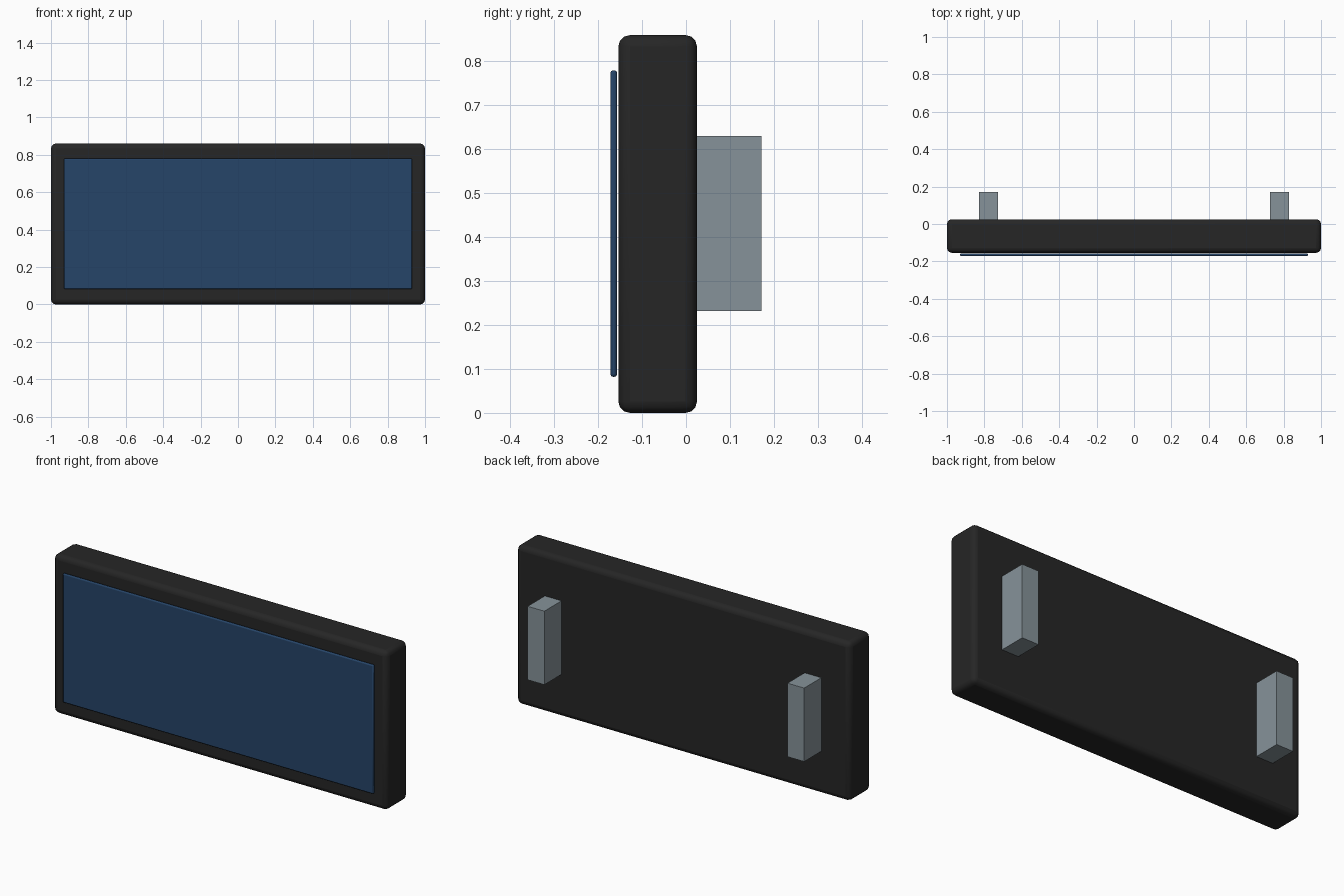
import bpy

if "Cube" in bpy.data.objects:
    bpy.data.objects.remove(bpy.data.objects["Cube"])


def material(name, rgb):
    m = bpy.data.materials.new(name)
    m.diffuse_color = (*rgb, 1)
    m.use_nodes = True
    m.node_tree.nodes["Principled BSDF"].inputs["Base Color"].default_value = m.diffuse_color
    return m


def box(name, lo, hi, mat, bevel=0, segments=3):
    """Axis-aligned box between two corners, with optional rounded edges."""
    bpy.ops.mesh.primitive_cube_add(
        size=1, location=[(a + b) / 2 for a, b in zip(lo, hi)])
    ob = bpy.context.object
    ob.name = name
    ob.scale = [b - a for a, b in zip(lo, hi)]
    bpy.ops.object.transform_apply(location=False, rotation=False, scale=True)
    ob.data.materials.append(mat)
    if bevel:
        mod = ob.modifiers.new("rounded_edges", 'BEVEL')
        mod.width = bevel
        mod.segments = segments
        bpy.ops.object.shade_smooth_by_angle(angle=0.6)
    return ob


black = material("matte_black", (0.019, 0.019, 0.019))
blue = material("screen_blue", (0.019, 0.058, 0.138))
grey = material("bracket_grey", (0.24, 0.29, 0.32))

# Housing with rounded edges
box("housing", (-1, -0.154, 0), (1, 0.025, 0.86), black, 0.026)

# Thin display panel floating just in front of the housing
box("screen", (-0.93, -0.172, 0.082), (0.93, -0.157, 0.78), blue, 0.006, 2)

# Wall brackets on the back
for side, x in (("left", -0.778), ("right", 0.778)):
    box(side + "_bracket", (x - 0.05, 0.02, 0.232), (x + 0.05, 0.172, 0.63), grey)
